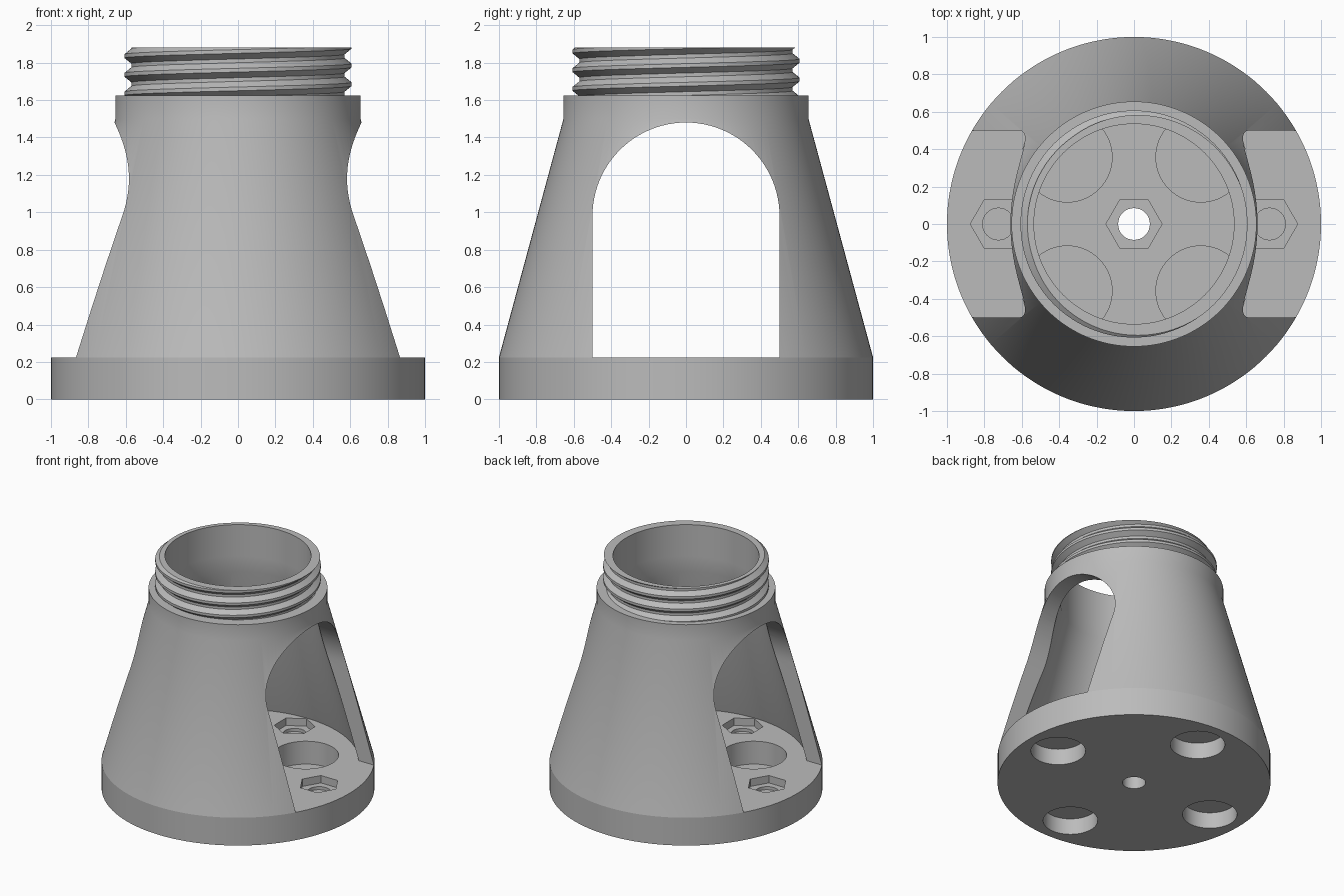
import bpy
import bmesh
from math import pi, sin, cos, radians

if "Cube" in bpy.data.objects:
    bpy.data.objects.remove(bpy.data.objects["Cube"])

SEGMENTS = 144
FLOOR = 0.225       # top of the base plate
SHOULDER = 1.625    # top of the conical housing
TOP = 1.88
BORE = 0.535
PITCH = 0.1

grey = bpy.data.materials.new("matte_grey")
grey.use_nodes = True
grey.diffuse_color = (0.5, 0.5, 0.5, 1)
grey.node_tree.nodes["Principled BSDF"].inputs["Base Color"].default_value = (0.5, 0.5, 0.5, 1)


def finish(name, bm):
    """Turn a bmesh into a named object with consistent normals."""
    bmesh.ops.remove_doubles(bm, verts=bm.verts[:], dist=1e-5)
    bmesh.ops.recalc_face_normals(bm, faces=bm.faces[:])
    mesh = bpy.data.meshes.new(name)
    bm.to_mesh(mesh)
    bm.free()
    mesh.materials.append(grey)
    obj = bpy.data.objects.new(name, mesh)
    bpy.context.collection.objects.link(obj)
    return obj


def revolve(name, column):
    """Closed ring; column(angle) gives its (radius, z) section."""
    bm = bmesh.new()
    rings = []
    for i in range(SEGMENTS):
        a = 2 * pi * i / SEGMENTS
        rings.append([bm.verts.new((r * cos(a), r * sin(a), z)) for r, z in column(a)])
    # the seam gets its own column so that a helix can step up one pitch
    rings.append([bm.verts.new((r, 0, z)) for r, z in column(2 * pi)])
    n = len(rings[0])
    for left, right in zip(rings, rings[1:]):
        for j in range(n):
            k = (j + 1) % n
            bm.faces.new((left[j], right[j], right[k], left[k]))
    return finish(name, bm)


def prism(name, outline, direction):
    """Extrude a flat outline of 3D points along a direction."""
    bm = bmesh.new()
    face = bm.faces.new([bm.verts.new(p) for p in outline])
    moved = bmesh.ops.extrude_face_region(bm, geom=[face])["geom"]
    # keep the starting face as the second cap
    if not face.is_valid:
        bm.faces.new([bm.verts[i] for i in range(len(outline))])
    bmesh.ops.translate(bm, vec=direction, verts=[g for g in moved if isinstance(g, bmesh.types.BMVert)])
    return finish(name, bm)


def post(name, x, y, radius, low, high, sides=64, turn=0.0):
    angles = [turn + 2 * pi * i / sides for i in range(sides)]
    return prism(name, [(x + radius * cos(a), y + radius * sin(a), low) for a in angles],
                 (0, 0, high - low))


def cut(target, cutter):
    cutter.hide_render = True
    mod = target.modifiers.new("cut", "BOOLEAN")
    mod.operation = "DIFFERENCE"
    mod.solver = "EXACT"
    mod.object = cutter
    bpy.context.view_layer.objects.active = target
    bpy.ops.object.modifier_apply(modifier=mod.name)
    bpy.data.objects.remove(cutter)


# Base plate with its pockets
base = post("base_plate", 0, 0, 1.0, 0, FLOOR, SEGMENTS)
for i in range(4):
    a = i * pi / 2
    x, y = 0.725 * cos(a), 0.725 * sin(a)
    cut(base, post("foot_pocket", x, y, 0.2, -0.1, 0.13))
    cut(base, post("nut_pocket", x, y, 0.15, 0.165, 0.4, 6, a))
    cut(base, post("screw_bore", x, y, 0.085, 0.14, 0.4, 32))
    d = a + pi / 4
    cut(base, post("round_pocket", 0.505 * cos(d), 0.505 * sin(d), 0.24, 0.04, 0.4))
cut(base, post("centre_nut_pocket", 0, 0, 0.15, 0.165, 0.4, 6))
cut(base, post("centre_bore", 0, 0, 0.085, -0.1, 0.4, 32))

# Conical housing with an arched window through both sides
section = [(1.0, FLOOR), (0.655, 1.5), (0.655, SHOULDER),
           (BORE, SHOULDER), (BORE, 1.5), (0.885, FLOOR)]
housing = revolve("conical_housing", lambda a: section)
arch = [(-1.2, 0.5 * cos(pi * i / 48), 0.98 + 0.5 * sin(pi * i / 48)) for i in range(49)]
arch += [(-1.2, -0.5, 0.1), (-1.2, 0.5, 0.1)]
cut(housing, prism("window_cutter", arch, (2.4, 0, 0)))


# Threaded neck: a helical profile trimmed to the neck height
def neck_column(a):
    turn = a / (2 * pi)
    start = 1.685
    points = [(BORE, SHOULDER)]
    for n in range(-3, 4):
        for offset in (-0.01, 0.01, 0.04, 0.06):
            z = start + PITCH * (n + turn) + offset
            z = min(max(z, SHOULDER), TOP)
            phase = ((z - start) / PITCH - turn + 0.5) % 1 - 0.5
            rise = (0.04 - abs(phase) * PITCH) / 0.03
            points.append((0.57 + 0.037 * min(max(rise, 0), 1), z))
    return points + [(BORE, TOP)]


neck = revolve("threaded_neck", neck_column)

# Smooth round walls, crisp edges
for obj in (base, housing, neck):
    bpy.ops.object.select_all(action="DESELECT")
    obj.select_set(True)
    bpy.context.view_layer.objects.active = obj
    bpy.ops.object.shade_smooth_by_angle(angle=radians(28))
